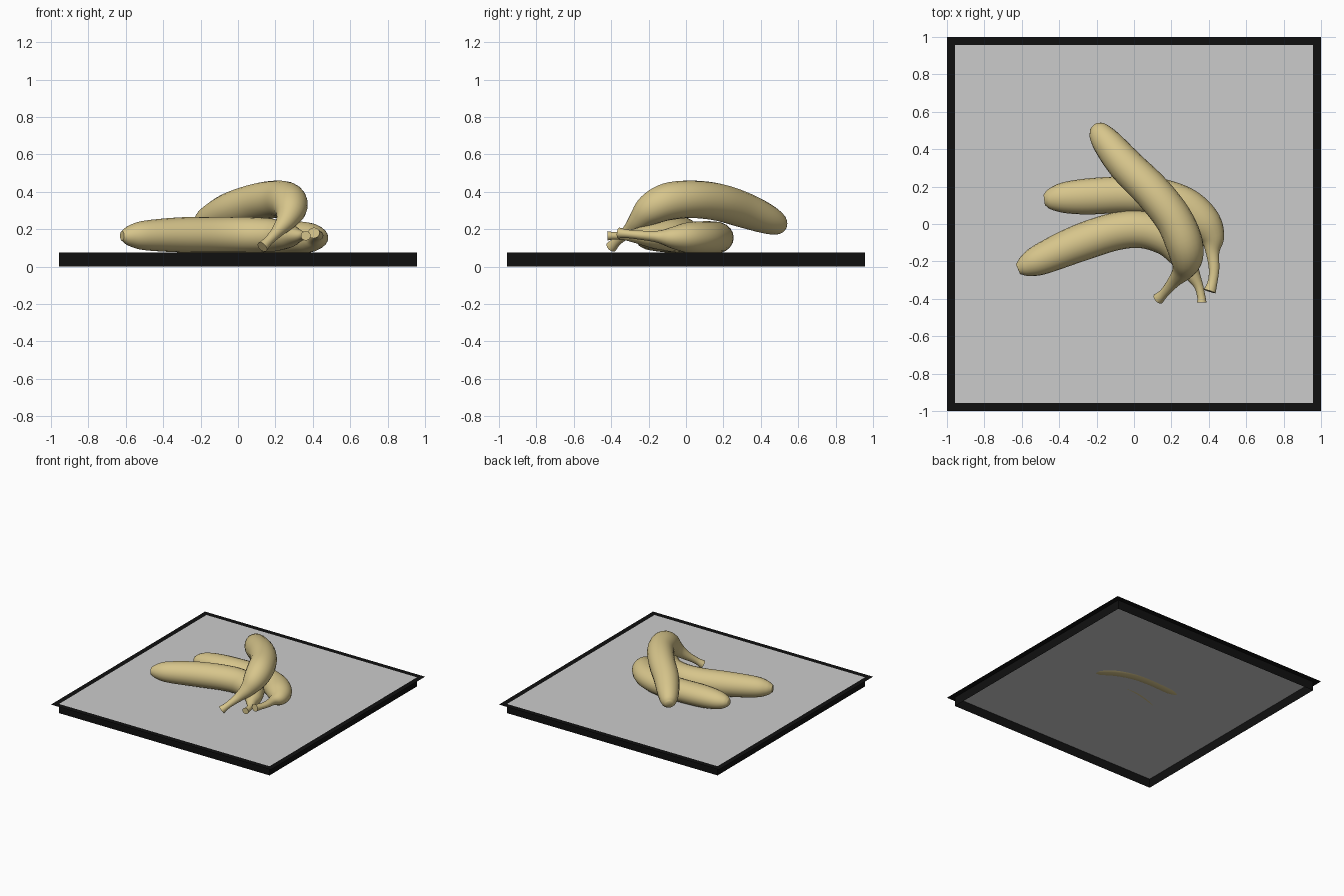
import bpy, bmesh, math
from mathutils import Vector

if "Cube" in bpy.data.objects:
    bpy.data.objects.remove(bpy.data.objects["Cube"])


def material(name, rgb):
    m = bpy.data.materials.new(name)
    m.diffuse_color = (*rgb, 1)
    m.use_nodes = True
    m.node_tree.nodes["Principled BSDF"].inputs["Base Color"].default_value = m.diffuse_color
    return m


YELLOW = material("banana_skin", (0.68, 0.56, 0.26))
BLACK = material("black_edge", (0.005, 0.005, 0.005))


def finish(name, bm, mat=None, smooth=False):
    me = bpy.data.meshes.new(name)
    bm.to_mesh(me)
    bm.free()
    ob = bpy.data.objects.new(name, me)
    bpy.context.collection.objects.link(ob)
    if mat:
        me.materials.append(mat)
    if smooth:
        bpy.context.view_layer.objects.active = ob
        ob.select_set(True)
        bpy.ops.object.shade_smooth_by_angle(angle=math.radians(50))
        ob.select_set(False)
    return ob


def square(bm, half, z):
    return [bm.verts.new((sx * half, sy * half, z))
            for sx, sy in ((-1, -1), (1, -1), (1, 1), (-1, 1))]


def bridge(bm, a, b):
    n = len(a)
    for i in range(n):
        bm.faces.new((a[i], a[(i + 1) % n], b[(i + 1) % n], b[i]))


def smooth_path(keys, steps=5):
    """Catmull-Rom through (x, y, z, radius) keys."""
    k = [Vector(p) for p in keys]
    k = [2 * k[0] - k[1]] + k + [2 * k[-1] - k[-2]]
    out = []
    for i in range(1, len(k) - 2):
        a, b, c, d = k[i - 1:i + 3]
        for s in range(steps):
            t = s / steps
            out.append(0.5 * (2 * b + (c - a) * t + (2 * a - 5 * b + 4 * c - d) * t ** 2
                              + (3 * b - a - 3 * c + d) * t ** 3))
    return out + [k[-2]]


def banana(name, keys, squash=1.0, sides=20):
    pts = smooth_path(keys)
    bm = bmesh.new()
    rings = []
    side = None
    for i, p in enumerate(pts):
        tangent = (pts[min(i + 1, len(pts) - 1)] - pts[max(i - 1, 0)]).to_3d().normalized()
        side = tangent.cross(Vector((0, 0, 1))) if side is None else side - tangent * side.dot(tangent)
        side.normalize()
        up = side.cross(tangent)
        ring = []
        for j in range(sides):
            a = 2 * math.pi * j / sides
            off = (side * math.cos(a) + up * math.sin(a)) * p[3]
            off.z *= squash
            ring.append(bm.verts.new(p.to_3d() + off))
        if rings:
            bridge(bm, rings[-1], ring)
        rings.append(ring)
    bm.faces.new(rings[0][::-1])
    bm.faces.new(rings[-1])
    bmesh.ops.recalc_face_normals(bm, faces=bm.faces)
    return finish(name, bm, YELLOW, True)


# Stand: grey top sheet
TOP, IN = 0.075, 0.957
bm = bmesh.new()
bm.faces.new(square(bm, IN, TOP))
finish("stand_top", bm)

# Stand: black flat rim and open-bottomed skirt
bm = bmesh.new()
inner = square(bm, IN, TOP)
bridge(bm, square(bm, 1.0, TOP), inner)
bridge(bm, square(bm, IN, 0), inner)
finish("stand_rim", bm, BLACK)

# Lower bananas, tip to stem: (x, y, z, radius)
banana("front_banana", [
    (-0.62, -0.242, 0.165, 0.028), (-0.58, -0.225, 0.165, 0.058), (-0.5, -0.19, 0.167, 0.083),
    (-0.3, -0.105, 0.17, 0.099), (-0.1, -0.04, 0.17, 0.101), (0.05, -0.03, 0.17, 0.1),
    (0.18, -0.08, 0.168, 0.093), (0.265, -0.18, 0.165, 0.07), (0.31, -0.265, 0.165, 0.043),
    (0.345, -0.33, 0.165, 0.025), (0.36, -0.39, 0.165, 0.022), (0.362, -0.42, 0.165, 0.026)], 0.95)
banana("back_banana", [
    (-0.48, 0.128, 0.155, 0.028), (-0.45, 0.132, 0.155, 0.055), (-0.38, 0.14, 0.155, 0.081),
    (-0.25, 0.147, 0.155, 0.096), (-0.05, 0.157, 0.155, 0.098), (0.12, 0.147, 0.155, 0.1),
    (0.27, 0.095, 0.155, 0.101), (0.37, 0.01, 0.155, 0.094), (0.417, -0.07, 0.155, 0.068),
    (0.42, -0.15, 0.16, 0.037), (0.428, -0.24, 0.168, 0.028), (0.42, -0.31, 0.175, 0.026),
    (0.405, -0.36, 0.18, 0.033)], 0.87)

# Banana resting on top
banana("top_banana", [
    (-0.212, 0.52, 0.215, 0.03), (-0.19, 0.495, 0.226, 0.058), (-0.14, 0.43, 0.255, 0.08),
    (-0.04, 0.31, 0.302, 0.095), (0.1, 0.17, 0.345, 0.1), (0.21, 0.03, 0.36, 0.1),
    (0.268, -0.1, 0.347, 0.1), (0.28, -0.19, 0.305, 0.086), (0.26, -0.25, 0.25, 0.058),
    (0.215, -0.305, 0.193, 0.035), (0.165, -0.365, 0.14, 0.025), (0.13, -0.4, 0.105, 0.031)])
